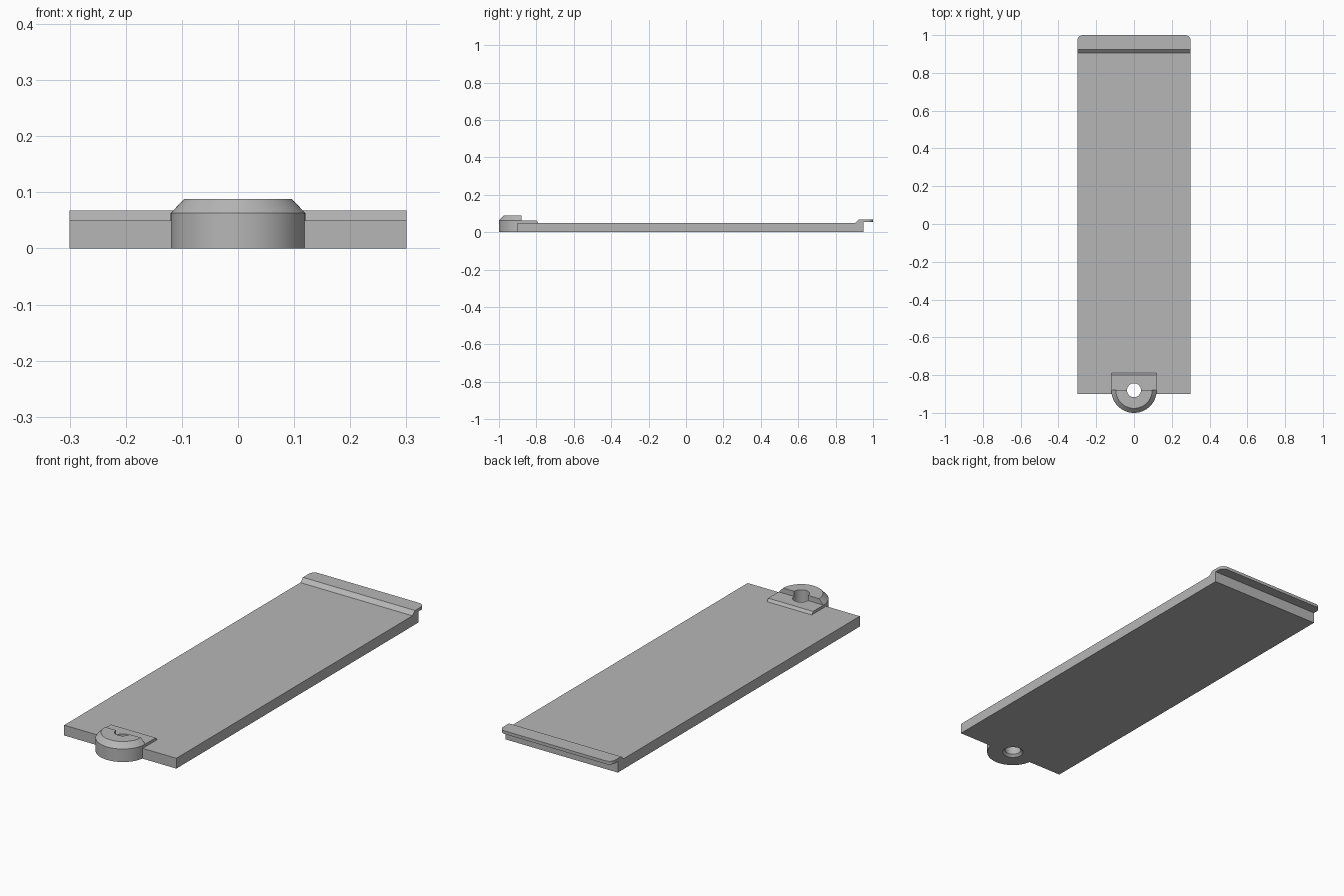
import bpy, bmesh, math

if "Cube" in bpy.data.objects:
    bpy.data.objects.remove(bpy.data.objects["Cube"])

grey = bpy.data.materials.new("plain grey")
grey.diffuse_color = (0.47, 0.47, 0.47, 1)
grey.use_nodes = True
grey.node_tree.nodes["Principled BSDF"].inputs["Base Color"].default_value = grey.diffuse_color

CY = -0.88      # screw hole centre
R = 0.12        # tab radius


def make(name, rings):
    """Join equal-length closed rings of points and cap both ends."""
    bm = bmesh.new()
    loops = [[bm.verts.new(p) for p in ring] for ring in rings]
    n = len(loops[0])
    for a, b in zip(loops, loops[1:]):
        for i in range(n):
            j = (i + 1) % n
            bm.faces.new((a[i], a[j], b[j], b[i]))
    bm.faces.new(loops[0][::-1])
    bm.faces.new(loops[-1])
    bmesh.ops.recalc_face_normals(bm, faces=bm.faces)
    me = bpy.data.meshes.new(name)
    bm.to_mesh(me)
    bm.free()
    me.materials.append(grey)
    ob = bpy.data.objects.new(name, me)
    bpy.context.collection.objects.link(ob)
    return ob


def arc(r, a0, a1, z, n=40):
    """Points on an arc about the screw hole, angles in degrees."""
    return [(r * math.cos(math.radians(a0 + (a1 - a0) * i / n)),
             CY + r * math.sin(math.radians(a0 + (a1 - a0) * i / n)), z)
            for i in range(n + 1)]


def activate(ob):
    bpy.ops.object.select_all(action='DESELECT')
    ob.select_set(True)
    bpy.context.view_layer.objects.active = ob


# Long flat cover with the round tab in its front outline
a = math.degrees(math.asin(0.02 / R))
cover = make("cover_plate", [
    [(-0.3, 0.95, z), (-0.3, -0.9, z)] + arc(R, 180 + a, 360 - a, z)
    + [(0.3, -0.9, z), (0.3, 0.95, z)] for z in (0, 0.05)])

# Raised tab pad with a sloped back edge
pad = make("tab_pad", [
    arc(R, 180, 360, z) + [(R, y, z), (-R, y, z)]
    for z, y in ((0.05, -0.79), (0.063, -0.80))])

# Chamfered half-round boss on the tab
boss = make("tab_boss", [arc(r, 180, 360, z) for r, z in ((R, 0.063), (0.096, 0.088))])

# Screw hole, flared underneath, cut through the three stacked parts
hole = make("hole_cutter", [
    arc(r, 0, 351, z, 39) for r, z in ((0.052, -0.004), (0.037, 0.011), (0.037, 0.12))])
hole.hide_render = True
for ob in (cover, pad, boss):
    activate(ob)
    m = ob.modifiers.new("hole", 'BOOLEAN')
    m.operation = 'DIFFERENCE'
    m.solver = 'EXACT'
    m.object = hole
    bpy.ops.object.modifier_apply(modifier=m.name)
bpy.data.objects.remove(hole)

# Rear catch lip: stepped profile with rounded outer corners
profile = [(0.905, 0.05), (0.925, 0.068), (1.0, 0.068), (1.0, 0.053), (0.95, 0.053), (0.95, 0.05)]
lip = make("catch_lip", [[(x, y, z) for y, z in profile] for x in (-0.3, 0.3)])
bm = bmesh.new()
bm.from_mesh(lip.data)
corners = [e for e in bm.edges
           if all(v.co.y > 0.99 for v in e.verts)
           and abs(e.verts[0].co.x - e.verts[1].co.x) < 0.01]
bmesh.ops.bevel(bm, geom=corners, offset=0.03, segments=8, profile=0.5, affect='EDGES')
bm.to_mesh(lip.data)
bm.free()

for ob in (cover, pad, boss, lip):
    activate(ob)
    bpy.ops.object.shade_smooth_by_angle(angle=math.radians(25))
